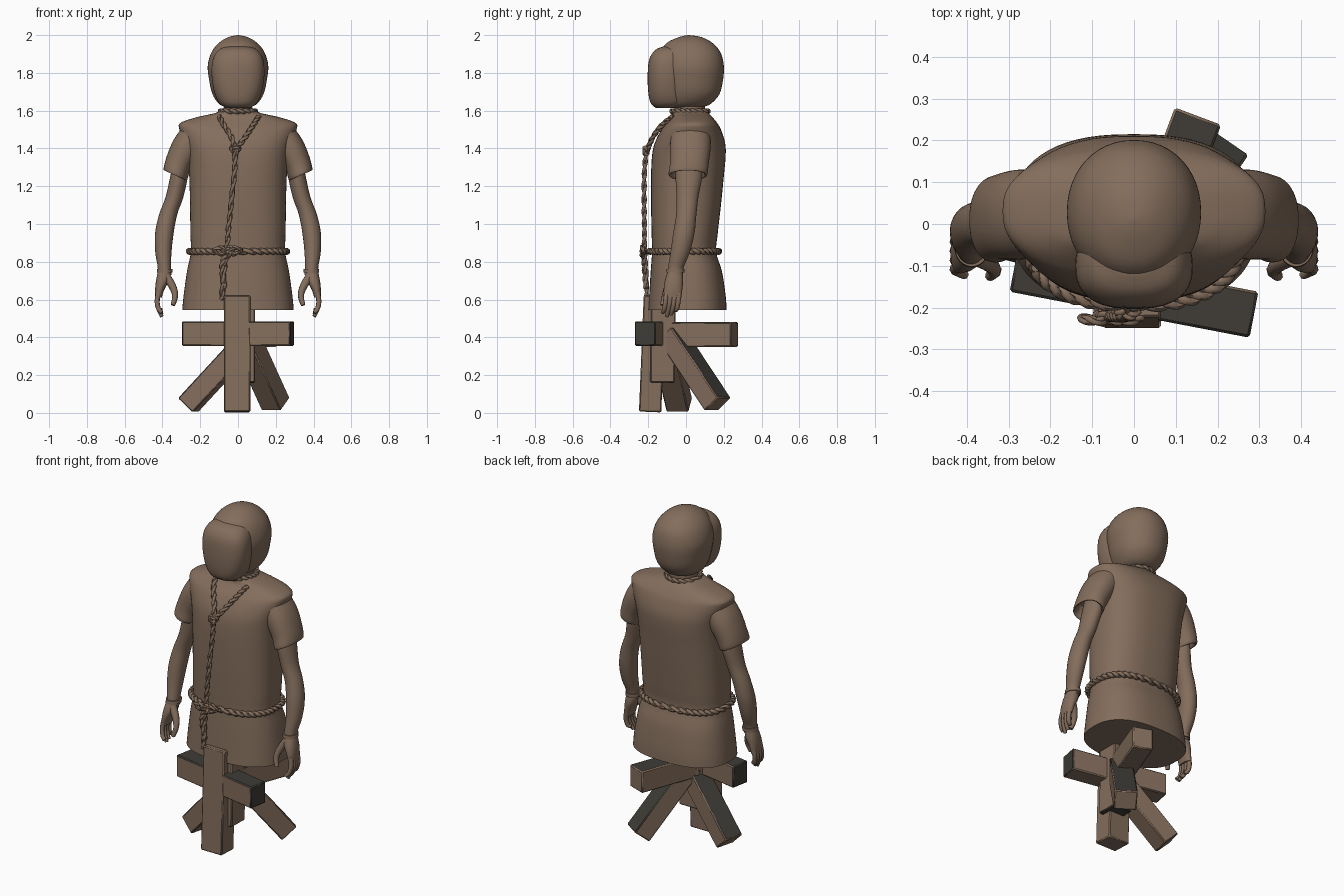
import bpy, bmesh, math
from mathutils import Vector

cube = bpy.data.objects.get("Cube")
if cube:
    bpy.data.objects.remove(cube, do_unlink=True)


def make_material(name, color):
    mat = bpy.data.materials.new(name)
    mat.use_nodes = True
    mat.diffuse_color = (*color, 1)
    for node in mat.node_tree.nodes:
        if node.type == 'BSDF_PRINCIPLED':
            node.inputs["Base Color"].default_value = (*color, 1)
            node.inputs["Roughness"].default_value = 0.9
    return mat


BROWN = make_material("weathered brown", (0.23, 0.155, 0.108))
DARK = make_material("charred wood", (0.05, 0.046, 0.038))


def finish(name, bm, mirror=False, angle=40):
    """Turn a bmesh into a shaded object, optionally mirrored across x."""
    bmesh.ops.recalc_face_normals(bm, faces=bm.faces)
    mesh = bpy.data.meshes.new(name)
    bm.to_mesh(mesh)
    bm.free()
    mesh.materials.append(BROWN)
    obj = bpy.data.objects.new(name, mesh)
    bpy.context.collection.objects.link(obj)
    if mirror:
        obj.modifiers.new("Mirror", 'MIRROR').use_mirror_merge = False
    bpy.ops.object.select_all(action='DESELECT')
    obj.select_set(True)
    bpy.context.view_layer.objects.active = obj
    bpy.ops.object.shade_smooth_by_angle(angle=math.radians(angle))
    return obj


def resample(rows, steps, closed=False):
    """Catmull-Rom interpolation of rows of numbers."""
    count = len(rows)

    def row(i):
        return rows[i % count] if closed else rows[min(max(i, 0), count - 1)]

    out = []
    for i in range(count if closed else count - 1):
        for s in range(steps):
            t = s / steps
            out.append([0.5 * (2 * b + (c - a) * t + (2 * a - 5 * b + 4 * c - d) * t ** 2
                               + (3 * b - a - 3 * c + d) * t ** 3)
                        for a, b, c, d in zip(row(i - 1), row(i), row(i + 1), row(i + 2))])
    if not closed:
        out.append(list(rows[-1]))
    return out


def skin(bm, rings, closed=False):
    """Bridge successive rings of points with quads."""
    loops = [[bm.verts.new(p) for p in ring] for ring in rings]
    n = len(loops[0])
    pairs = list(zip(loops, loops[1:])) + ([(loops[-1], loops[0])] if closed else [])
    for low, high in pairs:
        for i in range(n):
            j = (i + 1) % n
            bm.faces.new((low[i], low[j], high[j], high[i]))
    if not closed:
        bm.faces.new(loops[0][::-1])
        bm.faces.new(loops[-1])


def loft(name, sections, sides=40, power=2.0, mirror=False, steps=4):
    """Stack rounded sections given as (z, centre x, half width, front y, back y, tilt)."""
    rings = []
    for z, cx, rx, front, back, tilt in resample(sections, steps):
        ring = []
        for k in range(sides):
            a = math.tau * k / sides
            c, s = math.cos(a), math.sin(a)
            u = rx * math.copysign(abs(c) ** (2 / power), c)
            v = (back - front) / 2 * math.copysign(abs(s) ** (2 / power), s)
            ring.append((cx + u * math.cos(tilt), (front + back) / 2 + v, z + u * math.sin(tilt)))
        rings.append(ring)
    bm = bmesh.new()
    skin(bm, rings)
    return finish(name, bm, mirror)


def centred(rows):
    """Sections (z, half width, front y, back y) on the middle plane."""
    return [(z, 0, w, f, b, 0) for z, w, f, b in rows]


def tube(bm, points, radii, closed=False, sides=8):
    """Sweep a circle along points."""
    rings = []
    for i, p in enumerate(points):
        if closed:
            along = points[(i + 1) % len(points)] - points[i - 1]
        else:
            along = points[min(i + 1, len(points) - 1)] - points[max(i - 1, 0)]
        side = along.cross(Vector((0.13, 1, 0.21))).normalized()
        up = along.cross(side).normalized()
        rings.append([p + radii[i] * (side * math.cos(a) + up * math.sin(a))
                      for a in (math.tau * k / sides for k in range(sides))])
    skin(bm, rings, closed)


def rope(name, path, closed=False, thick=0.009, pitch=0.075):
    """Two strands twisted around a smooth path."""
    centre = [Vector(p) for p in resample(path, 10, closed)]
    total = sum((b - a).length for a, b in zip(centre, centre[1:]))
    turns = max(1, round(total / pitch))
    bm = bmesh.new()
    for phase in (0, math.pi):
        strand = []
        for i, p in enumerate(centre):
            a = math.tau * turns * i / len(centre) + phase
            along = centre[(i + 1) % len(centre)] - centre[i - 1] if closed else \
                centre[min(i + 1, len(centre) - 1)] - centre[max(i - 1, 0)]
            side = along.cross(Vector((0.13, 1, 0.21))).normalized()
            up = along.cross(side).normalized()
            strand.append(p + 0.7 * thick * (side * math.cos(a) + up * math.sin(a)))
        tube(bm, strand, [thick] * len(strand), closed, 6)
    return finish(name, bm, angle=60)


def oval(z, rx, front, back, count=16):
    return [(rx * math.cos(a), (front + back) / 2 + (back - front) / 2 * math.sin(a), z)
            for a in (math.tau * k / count for k in range(count))]


# Tunic with flared skirt and capped shoulders
loft("tunic", centred([
    (0.545, 0.295, -0.20, 0.215), (0.62, 0.288, -0.195, 0.21), (0.75, 0.27, -0.187, 0.19),
    (0.85, 0.25, -0.18, 0.16), (0.95, 0.252, -0.182, 0.168), (1.1, 0.254, -0.185, 0.185),
    (1.25, 0.258, -0.185, 0.2), (1.36, 0.268, -0.18, 0.21), (1.43, 0.285, -0.165, 0.207),
    (1.5, 0.31, -0.13, 0.185), (1.535, 0.305, -0.1, 0.165), (1.565, 0.22, -0.075, 0.14),
    (1.585, 0.13, -0.07, 0.12), (1.6, 0.09, -0.065, 0.11)]), 64, 2.5)

# Head, face covering and neck
loft("neck", centred([(1.55, 0.085, -0.065, 0.11), (1.6, 0.076, -0.06, 0.1),
                      (1.68, 0.076, -0.06, 0.1)]))
loft("hooded_head", centred([
    (1.617, 0.06, -0.1, 0.08), (1.635, 0.1, -0.11, 0.13), (1.69, 0.136, -0.125, 0.178),
    (1.77, 0.154, -0.14, 0.197), (1.84, 0.16, -0.145, 0.2), (1.91, 0.14, -0.135, 0.182),
    (1.96, 0.1, -0.1, 0.138), (1.99, 0.05, -0.035, 0.08), (2.0, 0.004, 0.01, 0.018)]), 48, 2.1)
loft("face_cover", centred([
    (1.615, 0.065, -0.16, -0.06), (1.64, 0.1, -0.187, 0), (1.7, 0.126, -0.2, 0),
    (1.79, 0.14, -0.203, 0), (1.87, 0.134, -0.195, 0), (1.92, 0.105, -0.165, 0),
    (1.94, 0.06, -0.12, 0)]), 48, 2.5)

# Short sleeves with open cuffs
loft("sleeves", [
    (1.47, 0.22, 0.085, -0.08, 0.13, 0.7), (1.4, 0.275, 0.08, -0.085, 0.13, 0.6),
    (1.32, 0.315, 0.072, -0.085, 0.12, 0.45), (1.262, 0.332, 0.068, -0.092, 0.112, 0.42),
    (1.268, 0.33, 0.055, -0.075, 0.095, 0.42), (1.32, 0.312, 0.05, -0.06, 0.09, 0.42)],
    power=2.2, mirror=True)

# Bare arms with wrist bands
loft("arms", [
    (1.36, 0.29, 0.045, -0.05, 0.085, 0), (1.25, 0.312, 0.047, -0.055, 0.085, 0),
    (1.14, 0.337, 0.047, -0.05, 0.065, 0), (1.05, 0.37, 0.048, -0.052, 0.055, 0),
    (0.95, 0.39, 0.049, -0.068, 0.045, 0), (0.85, 0.395, 0.043, -0.082, 0.02, 0),
    (0.77, 0.39, 0.035, -0.095, -0.012, 0), (0.73, 0.39, 0.038, -0.1, -0.015, 0)],
    sides=24, mirror=True)
loft("wrist_bands", [(0.742, 0.388, 0.042, -0.104, -0.008, 0),
                     (0.762, 0.388, 0.041, -0.102, -0.007, 0)], 24, mirror=True)

# Relaxed hands: palm, four fingers and thumb
loft("palms", [(0.75, 0.39, 0.033, -0.095, -0.02, 0), (0.7, 0.4, 0.034, -0.112, -0.015, 0),
               (0.65, 0.415, 0.024, -0.118, -0.02, 0), (0.61, 0.421, 0.017, -0.115, -0.025, 0)],
     20, 2.3, True)
bm = bmesh.new()
for i, tip in enumerate((0.545, 0.52, 0.51, 0.53)):
    y = -0.037 - 0.022 * i
    path = [(0.42, y, 0.64), (0.428, y - 0.005, 0.59), (0.42, y - 0.012, 0.55),
            (0.403, y - 0.02, tip)]
    points = [Vector(p) for p in resample(path, 4)]
    tube(bm, points, [0.014 - 0.005 * (k / len(points)) ** 2 for k in range(len(points))])
thumb = [Vector(p) for p in resample([(0.385, -0.075, 0.73), (0.347, -0.095, 0.67),
                                      (0.333, -0.112, 0.62), (0.345, -0.125, 0.57)], 4)]
tube(bm, thumb, [0.024 - 0.013 * k / len(thumb) for k in range(len(thumb))])
finish("fingers", bm, True, 60)

# Ropes: collar, chest ties, hanging cord, belt and bow
rope("collar_rope", oval(1.597, 0.092, -0.075, 0.117), True)
for side, x in (("left", 0.11), ("right", -0.1)):
    rope(side + "_chest_tie", [(x, -0.07, 1.57), (x * 0.75, -0.125, 1.525),
                               (x * 0.35, -0.175, 1.46), (-0.015, -0.205, 1.39)])
rope("hanging_cord", [(-0.015, -0.21, 1.39), (-0.018, -0.22, 1.28), (-0.035, -0.222, 1.12),
                      (-0.05, -0.22, 0.98), (-0.06, -0.22, 0.86), (-0.075, -0.212, 0.74),
                      (-0.085, -0.208, 0.6)], pitch=0.12)
rope("cord_tail", [(-0.05, -0.225, 0.86), (-0.085, -0.222, 0.78), (-0.07, -0.212, 0.66)])
belt = [(0.258 * math.copysign(abs(math.cos(a)) ** 0.8, math.cos(a)),
         -0.01 + 0.184 * math.copysign(abs(math.sin(a)) ** 0.8, math.sin(a)), 0.855)
        for a in (math.tau * k / 32 for k in range(32))]
rope("belt_rope", belt, True, 0.011)


def knot(name, x, y, z, size):
    """Closed tangle of rope shaped as a trefoil."""
    path = [(x + size * (math.sin(t) + 2 * math.sin(2 * t)) / 2,
             y + size * math.sin(3 * t) * 0.5,
             z + size * (math.cos(t) - 2 * math.cos(2 * t)) / 2)
            for t in (math.tau * k / 18 for k in range(18))]
    rope(name, path, True, 0.007)


knot("chest_knot", -0.015, -0.212, 1.39, 0.016)
knot("belt_knot", -0.055, -0.225, 0.857, 0.02)
for side, sign in (("left", 1), ("right", -1)):
    rope(side + "_bow_loop", [(-0.055, -0.222, 0.85), (-0.055 + sign * 0.035, -0.235, 0.875),
                              (-0.055 + sign * 0.07, -0.225, 0.862),
                              (-0.055 + sign * 0.035, -0.228, 0.84)], True, 0.007)


def beam(name, start, end, width, height, charred_top=False, charred_ends=()):
    """Squared timber between two points with chosen faces charred."""
    start, end = Vector(start), Vector(end)
    axis = end - start
    bm = bmesh.new()
    bmesh.ops.create_cube(bm, size=1)
    turn = axis.to_track_quat('Z', 'Y')
    for v in bm.verts:
        local = Vector((v.co.x * width, v.co.y * height, v.co.z * axis.length))
        v.co = (start + end) / 2 + turn @ local
    bm.normal_update()
    for f in bm.faces:
        facing = f.normal.dot(axis.normalized())
        if abs(facing) > 0.9:
            f.material_index = int(("end" if facing > 0 else "start") in charred_ends)
        elif charred_top and f.normal.z > 0.3:
            f.material_index = 1
    obj = finish(name, bm)
    obj.data.materials.append(DARK)
    bevel = obj.modifiers.new("Worn edges", 'BEVEL')
    bevel.width, bevel.segments = 0.006, 1


# Timber stand
beam("front_post", (-0.005, -0.19, 0.005), (-0.005, -0.165, 0.62), 0.14, 0.118)
beam("centre_post", (0.028, -0.125, 0.16), (0.028, -0.12, 0.56), 0.125, 0.13,
     charred_ends=("start",))
beam("front_crossbar", (-0.287, -0.107, 0.42), (0.287, -0.217, 0.42), 0.112, 0.13,
     True, ("start", "end"))
beam("rear_crossbar", (0, -0.15, 0.415), (0.153, 0.258, 0.415), 0.118, 0.13, True)
beam("right_brace", (-0.265, -0.035, 0.04), (0.03, -0.11, 0.36), 0.12, 0.11, True)
beam("left_brace", (0.2, 0.168, 0.045), (0.03, -0.08, 0.42), 0.125, 0.11, True)
